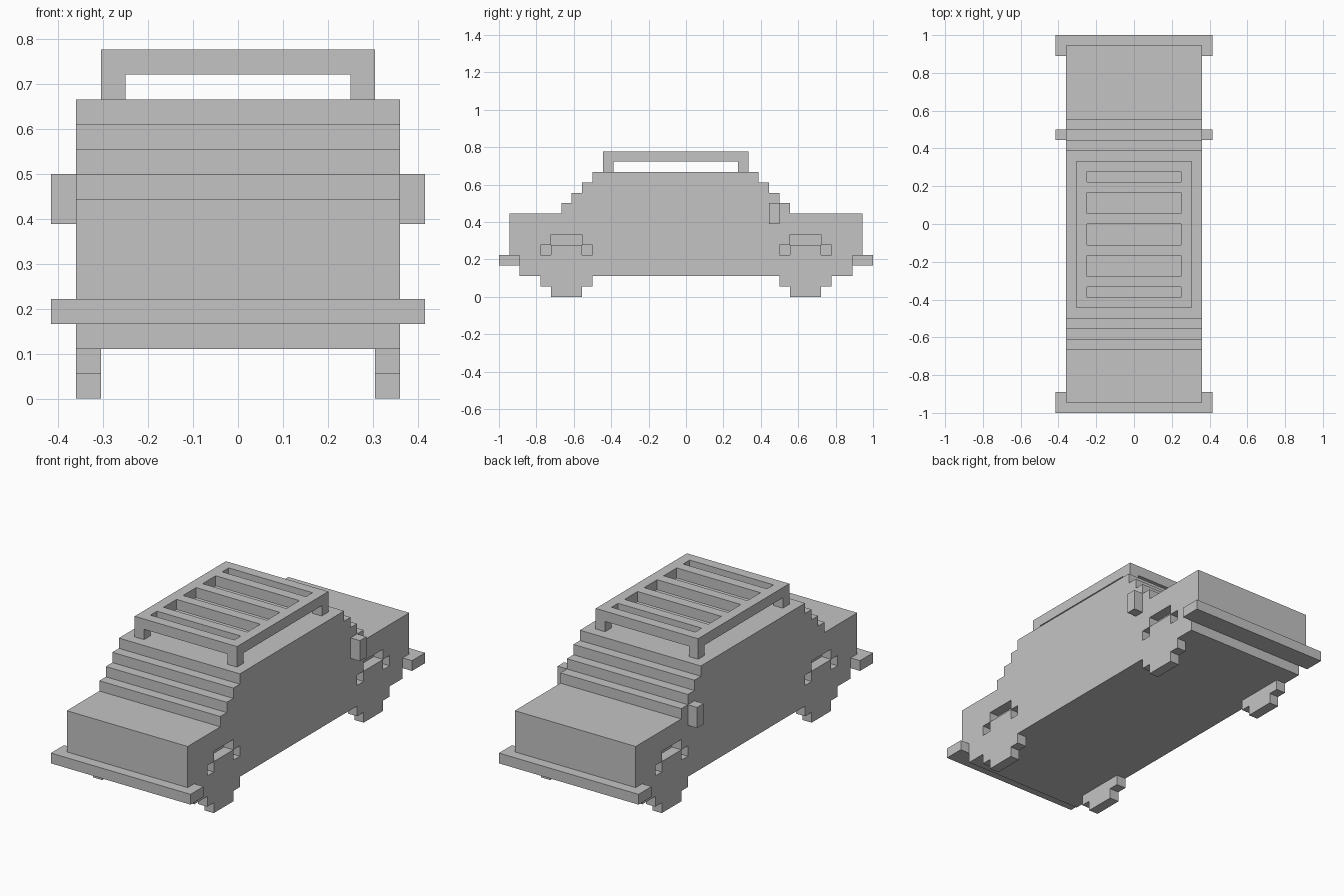
import bpy
import bmesh

if "Cube" in bpy.data.objects:
    bpy.data.objects.remove(bpy.data.objects["Cube"], do_unlink=True)

U = 1 / 18  # one block of the stepped grid

paint = bpy.data.materials.new("plain_grey")
paint.use_nodes = True
grey = (0.55, 0.55, 0.55, 1)
paint.diffuse_color = grey
paint.node_tree.nodes["Principled BSDF"].inputs["Base Color"].default_value = grey


def extrude(name, profile, x0, x1):
    """Extrude a (y, z) outline, in blocks, from x0 to x1."""
    bm = bmesh.new()
    face = bm.faces.new([bm.verts.new((x0 * U, y * U, z * U)) for y, z in profile])
    new = bmesh.ops.extrude_face_region(bm, geom=[face])["geom"]
    verts = [v for v in new if isinstance(v, bmesh.types.BMVert)]
    bmesh.ops.translate(bm, verts=verts, vec=((x1 - x0) * U, 0, 0))
    bmesh.ops.recalc_face_normals(bm, faces=bm.faces)
    mesh = bpy.data.meshes.new(name)
    bm.to_mesh(mesh)
    bm.free()
    mesh.materials.append(paint)
    obj = bpy.data.objects.new(name, mesh)
    bpy.context.collection.objects.link(obj)
    return obj


def box(name, x0, x1, y0, y1, z0, z1):
    return extrude(name, [(y0, z0), (y1, z0), (y1, z1), (y0, z1)], x0, x1)


def stairs(y, z, count, dy, dz):
    """Stepped outline: rise or drop by dz, then run by dy."""
    points = []
    for _ in range(count):
        points.append((y, z))
        z += dz
        points.append((y, z))
        y += dy
    return points


# Upper outline: bonnet, windscreen steps, roof, rear steps, boot
upper = [(-16, 2), (-16, 4), (-17, 4), (-17, 8)]
upper += stairs(-12, 8, 4, 1, 1)
upper += stairs(7, 12, 4, 1, -1)
upper += [(17, 8), (17, 4), (16, 4), (16, 2)]


def arch(c):
    """Stepped wheel arch in the lower edge, listed from back to front."""
    return [(c + 2.5, 2), (c + 2.5, 5), (c + 1.5, 5), (c + 1.5, 6),
            (c - 1.5, 6), (c - 1.5, 5), (c - 2.5, 5), (c - 2.5, 2)]


def wheel(c):
    """Stepped round wheel outline."""
    half = [(1.5, 0), (1.5, 1), (2.5, 1), (2.5, 4), (1.5, 4), (1.5, 5)]
    return [(c + y, z) for y, z in half] + [(c - y, z) for y, z in reversed(half)]


AXLES = {"front": -11.5, "rear": 11.5}

# Body core between the wheels
extrude("body_core", upper, -5.5, 5.5)

# Side panels, wheels and mirrors
panel = upper + arch(AXLES["rear"]) + arch(AXLES["front"])
for side, s in (("left", 1), ("right", -1)):
    extrude(side + "_side_panel", panel, s * 5.5, s * 6.5)
    for end, c in AXLES.items():
        extrude(end + "_" + side + "_wheel", wheel(c), s * 5.5, s * 6.5)
    box(side + "_mirror", s * 6.5, s * 7.5, 8, 9, 7, 9)

# Bumpers
box("front_bumper", -7.5, 7.5, -18, -16, 3, 4)
box("rear_bumper", -7.5, 7.5, 16, 18, 3, 4)

# Roof rack: side rails, cross bars and corner legs
for side, s in (("left", 1), ("right", -1)):
    box(side + "_rack_rail", s * 4.5, s * 5.5, -8, 6, 13, 14)
    for end, y in (("front", -8), ("rear", 5)):
        box(end + "_" + side + "_rack_leg", s * 4.5, s * 5.5, y, y + 1, 12, 13)
for y in (-8, -6, -3, 0, 3, 5):
    box("rack_cross_bar", -4.5, 4.5, y, y + 1, 13, 14)
